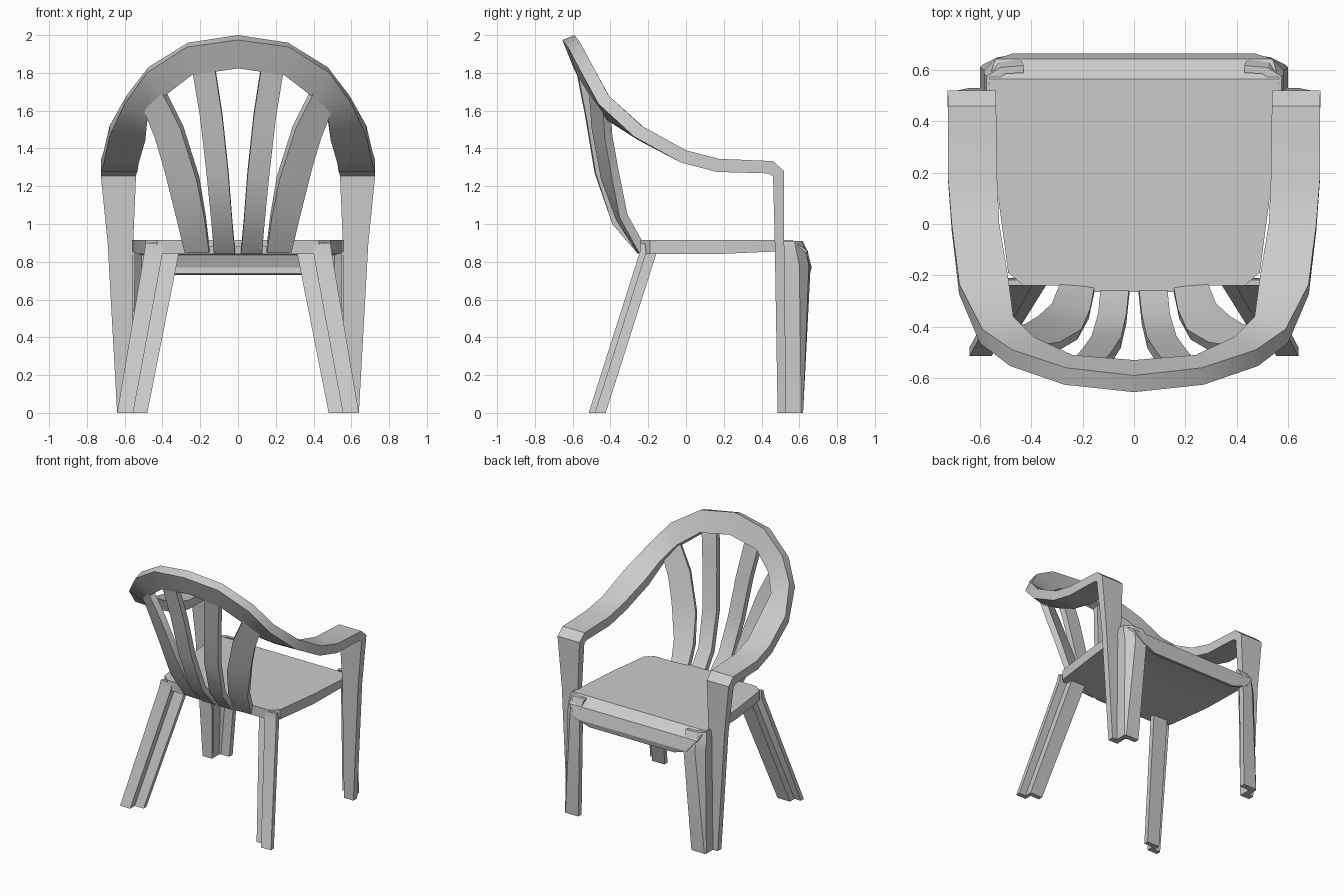
import bpy, bmesh, math
from mathutils import Vector

cube = bpy.data.objects.get("Cube")
if cube:
    bpy.data.objects.remove(cube)

plastic = bpy.data.materials.new("pale grey plastic")
plastic.use_nodes = True
colour = (0.6, 0.6, 0.6, 1)
plastic.diffuse_color = colour
plastic.node_tree.nodes["Principled BSDF"].inputs["Base Color"].default_value = colour


def loft(name, rings, mirror=False):
    """Skin a row of closed cross-sections and cap both ends."""
    bm = bmesh.new()
    rows = [[bm.verts.new(p) for p in ring] for ring in rings]
    for low, high in zip(rows, rows[1:]):
        for i in range(len(low)):
            bm.faces.new((low[i - 1], low[i], high[i], high[i - 1]))
    bm.faces.new(rows[0])
    bm.faces.new(rows[-1])
    bmesh.ops.recalc_face_normals(bm, faces=bm.faces)
    mesh = bpy.data.meshes.new(name)
    bm.to_mesh(mesh)
    bm.free()
    mesh.materials.append(plastic)
    obj = bpy.data.objects.new(name, mesh)
    bpy.context.collection.objects.link(obj)
    if mirror:
        obj.modifiers.new("mirror", 'MIRROR')
    bpy.ops.object.select_all(action='DESELECT')
    bpy.context.view_layer.objects.active = obj
    obj.select_set(True)
    bpy.ops.object.shade_smooth_by_angle(angle=math.radians(28))
    return obj


def strip(name, side_a, side_b, thickness, mirror=False):
    """Thick ribbon between two edge paths."""
    a = [Vector(p) for p in side_a]
    b = [Vector(p) for p in side_b]
    mid = [(p + q) / 2 for p, q in zip(a, b)]
    rings = []
    for i in range(len(a)):
        before = mid[i] - mid[i - 1] if i else Vector()
        after = mid[i + 1] - mid[i] if i + 1 < len(a) else Vector()
        along = before.normalized() + after.normalized()
        n = along.cross(a[i] - b[i]).normalized()
        n *= thickness[i] if isinstance(thickness, list) else thickness
        rings.append((a[i], b[i], b[i] + n, a[i] + n))
    return loft(name, rings, mirror)


def flip(points):
    return [(-x, y, z) for x, y, z in points]


def both_sides(half):
    return flip(half[:0:-1]) + half


# Back hoop, arms and outer front leg plates in one ribbon
outer = [(0, -.59, 2), (.265, -.56, 1.96), (.475, -.49, 1.83), (.59, -.41, 1.68),
         (.68, -.235, 1.52), (.71, 0, 1.39), (.724, .175, 1.345), (.724, .46, 1.333),
         (.726, .52, 1.28), (.69, .52, .9), (.64, .53, 0)]
inner = [(0, -.53, 1.85), (.24, -.51, 1.81), (.39, -.44, 1.7), (.47, -.36, 1.59),
         (.49, -.21, 1.5), (.525, 0, 1.39), (.533, .175, 1.345), (.537, .46, 1.333),
         (.54, .52, 1.28), (.555, .52, .9), (.56, .53, 0)]
strip("hoop_and_arms", both_sides(outer), both_sides(inner),
      [.045, .05, .065] + [.07] * 15 + [.065, .05, .045])

# Seat with rolled front skirt
seat = [(.43, -.24, .915), (.49, -.19, .915), (.535, .15, .915), (.565, .565, .915),
        (.54, .642, .86), (.47, .665, .77), (.36, .655, .73)]
strip("seat", seat, flip(seat), [.075, .075, .075, .06, .045, .035, .03])

# Inner pair of back slats
strip("inner_slat",
      [(.016, -.22, .87), (.03, -.35, 1.02), (.05, -.44, 1.28), (.082, -.49, 1.58), (.125, -.545, 1.86)],
      [(.127, -.22, .87), (.14, -.35, 1.02), (.165, -.435, 1.28), (.2, -.485, 1.58), (.243, -.535, 1.84)],
      .045, True)

# Outer pair of back slats
strip("outer_slat",
      [(.15, -.22, .87), (.17, -.33, 1.04), (.205, -.41, 1.25), (.29, -.46, 1.52), (.39, -.475, 1.72)],
      [(.28, -.21, .87), (.32, -.31, 1.05), (.375, -.36, 1.3), (.425, -.39, 1.47), (.48, -.4, 1.61)],
      .045, True)

# Rail where the slats meet the seat
strip("slat_rail", [(.29, -.2, .88), (.27, -.265, .88)],
      [(-.29, -.2, .88), (-.27, -.265, .88)], .035)

# Z-section back legs, splayed outward and back
foot = [(.64, -.515), (.64, -.48), (.585, -.48), (.585, -.425),
        (.48, -.425), (.48, -.46), (.555, -.46), (.555, -.515)]
loft("back_leg", [[(x, y, 0) for x, y in foot],
                  [(x * 1.15 - .24, y + .27, .85) for x, y in foot],
                  [(x * 1.1 - .215, y * .6 + .07, .9) for x, y in foot]], True)

# Angled inner part of the front legs
foot = [(.6, .5), (.6, .61), (.59, .62), (.48, .62), (.48, .58), (.55, .58), (.56, .57), (.56, .5)]
knee = [(.585, .49), (.585, .6), (.53, .65), (.44, .66), (.44, .62), (.51, .615), (.545, .58), (.545, .49)]
loft("front_leg_inner", [[(x, y, 0) for x, y in foot],
                         [(x, y, .78) for x, y in knee],
                         [(x, y - .015, .855) for x, y in knee],
                         [(x - .01, y * .7 + .155, .91) for x, y in knee]], True)
